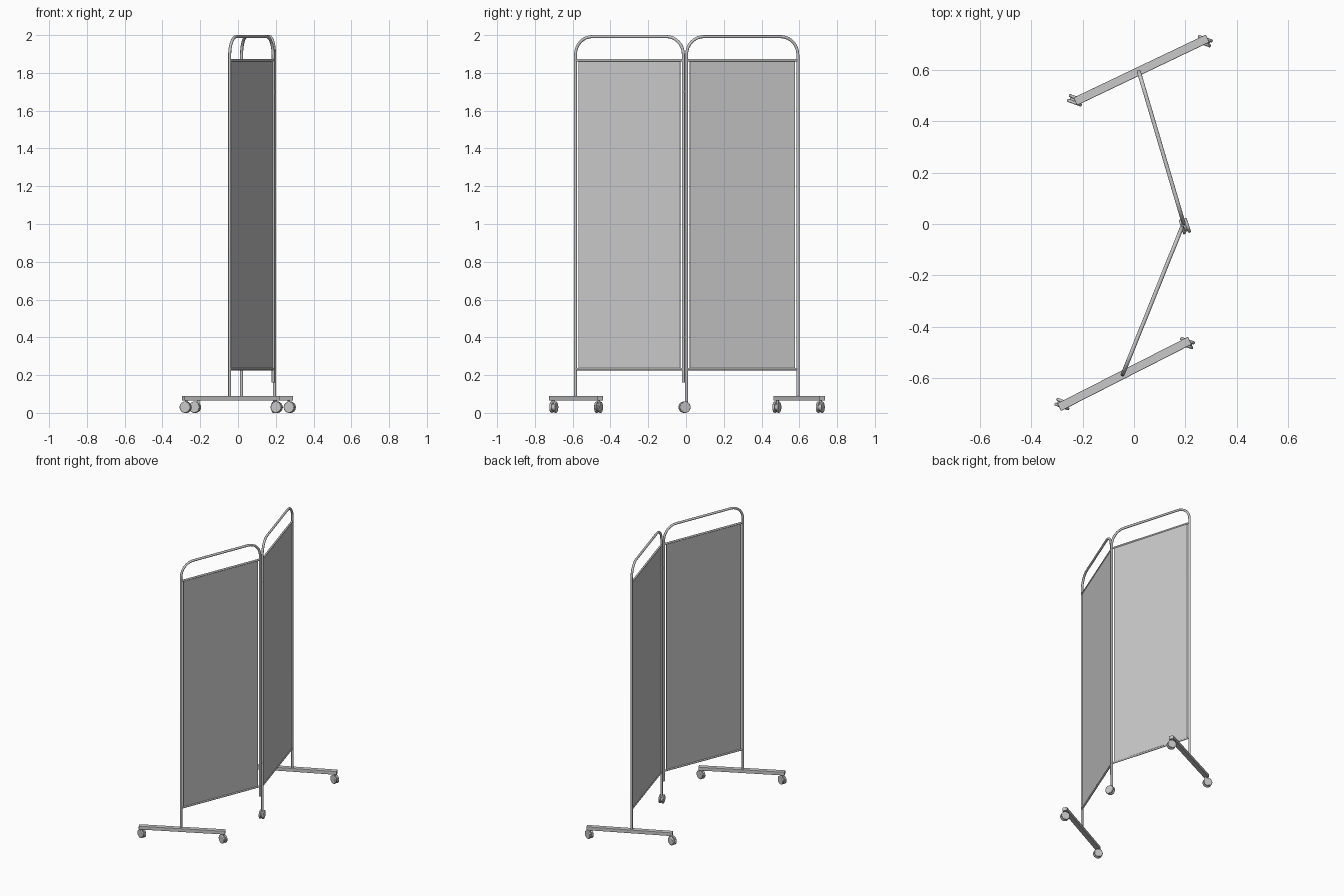
import bpy
from math import sin, cos, pi, radians
from mathutils import Vector, Matrix

cube = bpy.data.objects.get("Cube")
if cube:
    bpy.data.objects.remove(cube, do_unlink=True)

grey = bpy.data.materials.new("light grey")
grey.use_nodes = True
colour = (0.58, 0.58, 0.58, 1)
grey.diffuse_color = colour
grey.node_tree.nodes["Principled BSDF"].inputs["Base Color"].default_value = colour


def finish(ob, name, smooth=False):
    ob.name = name
    ob.data.materials.append(grey)
    if smooth:
        bpy.ops.object.shade_smooth_by_angle(angle=radians(40))
    return ob


def box(name, centre, size, angle, bevel=0.0):
    bpy.ops.mesh.primitive_cube_add(size=1, location=centre, rotation=(0, 0, angle))
    ob = bpy.context.object
    ob.scale = size
    bpy.ops.object.transform_apply(location=False, rotation=False, scale=True)
    if bevel:
        mod = ob.modifiers.new("soft edges", 'BEVEL')
        mod.width = bevel
        mod.segments = 2
    return finish(ob, name)


def cylinder(name, a, b, radius, sides=20, bevel=0.0):
    a, b = Vector(a), Vector(b)
    d = b - a
    bpy.ops.mesh.primitive_cylinder_add(vertices=sides, radius=radius, depth=d.length,
                                        location=(a + b) / 2)
    ob = bpy.context.object
    ob.rotation_euler = d.to_track_quat('Z', 'Y').to_euler()
    if bevel:
        mod = ob.modifiers.new("rounded rim", 'BEVEL')
        mod.width = bevel
        mod.segments = 2
    return finish(ob, name, True)


def tube(name, points, radius):
    curve = bpy.data.curves.new(name, 'CURVE')
    curve.dimensions = '3D'
    curve.bevel_depth = radius
    curve.bevel_resolution = 3
    curve.use_fill_caps = True
    spline = curve.splines.new('POLY')
    spline.points.add(len(points) - 1)
    for p, co in zip(spline.points, points):
        p.co = (*co, 1)
    ob = bpy.data.objects.new(name, curve)
    bpy.context.collection.objects.link(ob)
    bpy.ops.object.select_all(action='DESELECT')
    ob.select_set(True)
    bpy.context.view_layer.objects.active = ob
    bpy.ops.object.convert(target='MESH')
    return finish(bpy.context.object, name, True)


TUBE, TOP, BEND = 0.008, 1.992, 0.095
RAIL_LOW, RAIL_HIGH = 0.232, 1.867


def panel(name, outer, inner, foot_z, inner_z):
    """Arched tube frame with two rails and a fabric sheet."""
    a, b = Vector((*outer, 0)), Vector((*inner, 0))
    span = (b - a).length
    u = (b - a) / span

    def at(s, z):
        return a + u * s + Vector((0, 0, z))

    arc = [i * pi / 16 for i in range(9)]
    path = [at(0, foot_z)]
    path += [at(BEND * (1 - cos(t)), TOP - BEND + BEND * sin(t)) for t in arc]
    path += [at(span - BEND * (1 - sin(t)), TOP - BEND + BEND * cos(t)) for t in arc]
    path.append(at(span, inner_z))
    tube(name + "_frame", path, TUBE)
    for label, z in (("lower", RAIL_LOW), ("upper", RAIL_HIGH)):
        cylinder(f"{name}_{label}_rail", at(0, z), at(span, z), 0.0065, 14)
    box(name + "_fabric", at(span / 2, (RAIL_LOW + RAIL_HIGH) / 2),
        (span - 0.034, 0.005, RAIL_HIGH - RAIL_LOW), Vector((1, 0)).angle_signed(u.to_2d()) * -1)


def caster(name, wheel, stem, stem_top, heading):
    """Twin wheel caster; heading is the rolling direction."""
    c = Vector((*wheel, 0.03))
    axle = Matrix.Rotation(heading, 3, 'Z') @ Vector((0, 1, 0))
    for side, s in (("left", 1), ("right", -1)):
        cylinder(f"{name}_{side}_wheel", c + axle * s * 0.004, c + axle * s * 0.016,
                 0.03, 24, 0.004)
    cylinder(name + "_hub", c - axle * 0.005, c + axle * 0.005, 0.022, 20)
    cylinder(name + "_stem", (*stem, 0.035), (*stem, stem_top), 0.007, 14)


# Two hinged screen panels
panel("front_panel", (-0.044, -0.585), (0.186, -0.014), 0.08, 0.16)
panel("rear_panel", (0.019, 0.592), (0.193, 0.003), 0.08, 0.05)

# Hinge clips joining the two inner posts
for z in (0.4, 1.7):
    cylinder("hinge_clip", (0.186, -0.014, z), (0.193, 0.003, z), 0.006, 12)

# Foot bars with a caster at each end
feet = (("front_foot", (-0.037, -0.583), 27, (-0.277, -0.70), (0.205, -0.463)),
        ("rear_foot", (0.029, 0.599), 25.5, (-0.228, 0.481), (0.274, 0.711)))
for name, mid, degrees, wheel_a, wheel_b in feet:
    turn = radians(degrees)
    box(name + "_bar", (*mid, 0.078), (0.57, 0.033, 0.025), turn, 0.003)
    for label, wheel, s in (("outer", wheel_a, -1), ("inner", wheel_b, 1)):
        stem = (mid[0] + s * 0.266 * cos(turn), mid[1] + s * 0.266 * sin(turn))
        caster(f"{name}_{label}_caster", wheel, stem, 0.08, radians(-20))

# Single caster under the hinge post
caster("middle_caster", (0.198, -0.008), (0.193, 0.003), 0.1, radians(-72))
